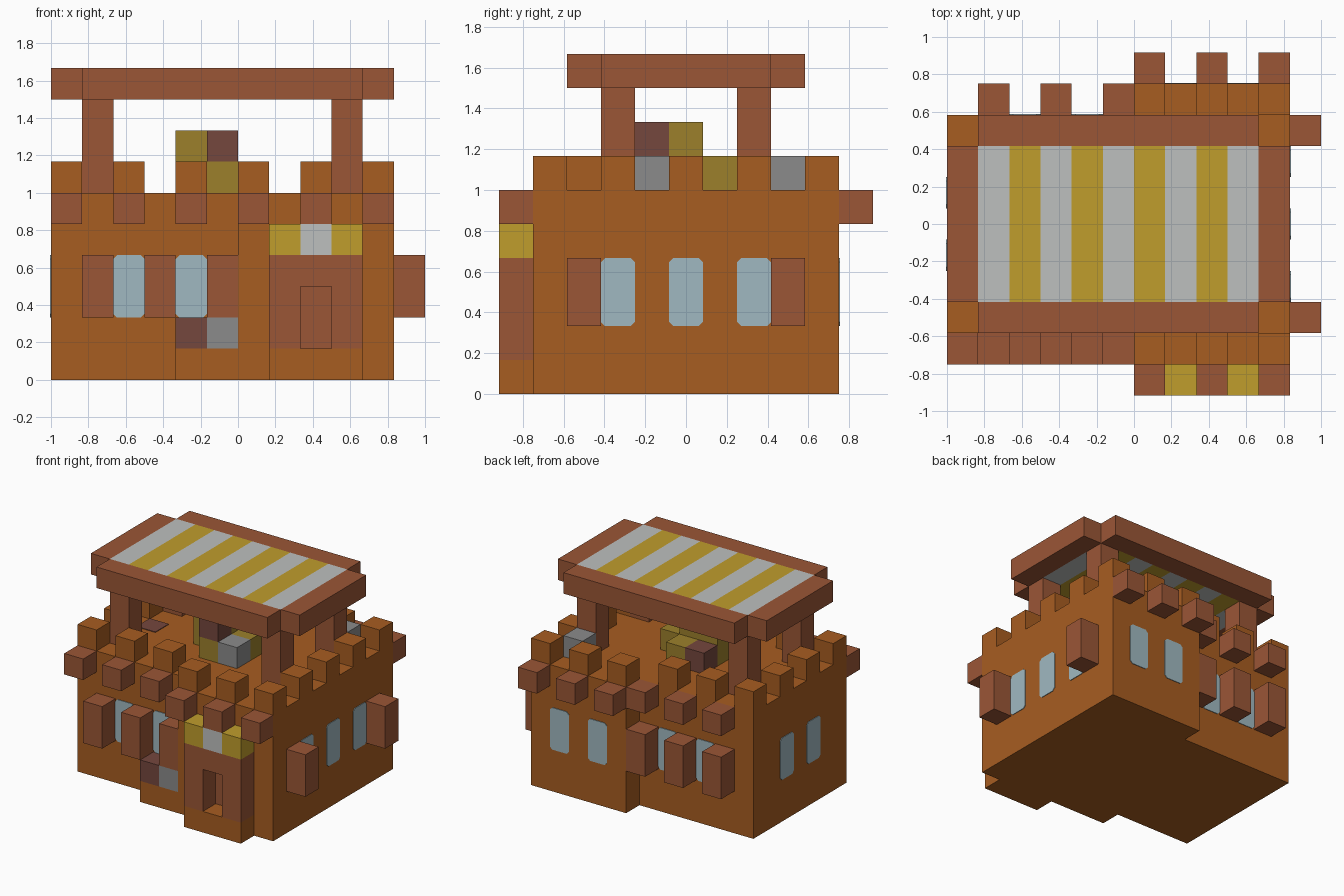
import bpy, bmesh
from mathutils import Vector

if "Cube" in bpy.data.objects:
    bpy.data.objects.remove(bpy.data.objects["Cube"])

U = 1 / 6  # one block
ORIGIN = Vector((-6, -5.5, 0))


def material(name, hex_colour):
    srgb = [int(hex_colour[k:k + 2], 16) / 255 for k in (0, 2, 4)]
    rgba = [((c + 0.055) / 1.055) ** 2.4 for c in srgb] + [1]
    mat = bpy.data.materials.new(name)
    mat.use_nodes = True
    mat.diffuse_color = rgba
    mat.node_tree.nodes["Principled BSDF"].inputs["Base Color"].default_value = rgba
    return mat


clay = material("orange clay", "A75D21")
timber = material("brown timber", "9B5636")
dark = material("dark brown", "75473D")
stone = material("grey stone", "8B8B8B")
straw = material("olive straw", "9C802B")
yellow = material("yellow cloth", "C09D2C")
white = material("white cloth", "BEC0BF")
glass = material("pale blue glass", "A0B9C1")


def finish(name, bm, mat):
    bmesh.ops.recalc_face_normals(bm, faces=bm.faces)
    mesh = bpy.data.meshes.new(name)
    bm.to_mesh(mesh)
    bm.free()
    mesh.materials.append(mat)
    obj = bpy.data.objects.new(name, mesh)
    bpy.context.collection.objects.link(obj)
    return obj


def blocks(name, mat, boxes):
    """Boxes given as (x, y, z) or (x, y, z, width, depth, height) in blocks."""
    bm = bmesh.new()
    for b in boxes:
        size = Vector(b[3:] or (1, 1, 1))
        centre = (Vector(b[:3]) + ORIGIN + size / 2) * U
        for v in bmesh.ops.create_cube(bm, size=1)["verts"]:
            v.co = Vector(c * s * U for c, s in zip(v.co, size)) + centre
    return finish(name, bm, mat)


def panes(name, axis, wall, sign, cells):
    """Thin window plates with clipped corners on a wall facing x or y."""
    bm = bmesh.new()
    cut = 0.12
    for cell in cells:
        a, b, lo, hi = cell, cell + 1, 2, 4
        ring = [(a + cut, lo), (b - cut, lo), (b, lo + cut), (b, hi - cut),
                (b - cut, hi), (a + cut, hi), (a, hi - cut), (a, lo + cut)]
        layers = []
        for d in (wall, wall + sign * 0.03):
            pts = [(d, s, z) if axis == "x" else (s, d, z) for s, z in ring]
            layers.append([bm.verts.new((Vector(p) + ORIGIN) * U) for p in pts])
        inner, outer = layers
        bm.faces.new(outer)
        for k in range(8):
            n = (k + 1) % 8
            bm.faces.new((inner[k], inner[n], outer[n], outer[k]))
    finish(name, bm, glass)


# Two wings of the body and their front plinths
blocks("left_wing", clay, [(0, 2, 0, 6, 7, 6)])
blocks("right_wing", clay, [(6, 1, 0, 5, 9, 6)])
blocks("plinths", clay, [(4, 1, 0, 2, 1, 1), (7, 0, 0, 3, 1, 1)])

# Battlements round the stepped outline
merlons = {(i, j) for i in (0, 2, 4) for j in (2, 8)}
merlons |= {(i, j) for i in (6, 8, 10) for j in (1, 9)}
merlons |= {(0, j) for j in (4, 6)} | {(10, j) for j in (3, 5, 7)}
blocks("battlements", clay, [(i, j, 6) for i, j in sorted(merlons)])

# Beam ends poking out under the battlements
blocks("front_beam_ends", timber, [(i, 1 if i < 6 else 0, 5) for i in range(0, 11, 2)])
blocks("back_beam_ends", timber,
       [(i, 9, 5) for i in (1, 3, 5)] + [(i, 10, 5) for i in (6, 8, 10)])

# Shutters and windows
blocks("shutters", timber,
       [(i, j, 2, 1, 1, 2) for i in (1, 3, 5) for j in (1, 9)]
       + [(11, j, 2, 1, 1, 2) for j in (2, 8)])
panes("front_windows", "y", 2, -1, (2, 4))
panes("back_left_wing_windows", "y", 9, 1, (2, 4))
panes("back_right_wing_windows", "y", 10, 1, (7, 9))
panes("long_side_windows", "x", 11, 1, (3, 5, 7))
panes("short_side_windows", "x", 0, -1, (4, 6))

# Doorway with recessed door and striped awning
blocks("door_frame", timber,
       [(7, 0, 1, 1, 1, 3), (9, 0, 1, 1, 1, 3), (8, 0, 3)])
blocks("door", timber, [(8, 0.96, 1, 1, 0.04, 2)])
blocks("awning_yellow", yellow, [(7, 0, 4), (9, 0, 4)])
blocks("awning_white", white, [(8, 0, 4)])

# Crates by the wall and the pile on the roof terrace
blocks("front_crate", dark, [(4, 1, 1)])
blocks("front_stone", stone, [(5, 1, 1)])
blocks("straw_pile", straw, [(4, 5, 6, 3, 1, 1), (5, 4, 6), (5, 6, 6), (4, 5, 7, 2, 1, 1)])
blocks("pile_crates", dark, [(5, 4, 7), (4, 6, 6)])
blocks("terrace_stones", stone, [(6, 4, 6), (9, 8, 6)])
blocks("floor_hatch", dark, [(1, 5, 6, 1, 1, 0.03)])

# Canopy on four posts
blocks("canopy_posts", timber, [(i, j, 6, 1, 1, 3) for i in (1, 9) for j in (3, 7)])
blocks("canopy_frame", timber,
       [(1, j, 9, 9, 1, 1) for j in (2, 8)] + [(i, 3, 9, 1, 5, 1) for i in (0, 10)])
blocks("canopy_white", white, [(i, 3, 9, 1, 5, 1) for i in range(1, 10, 2)])
blocks("canopy_yellow", yellow, [(i, 3, 9, 1, 5, 1) for i in range(2, 10, 2)])
